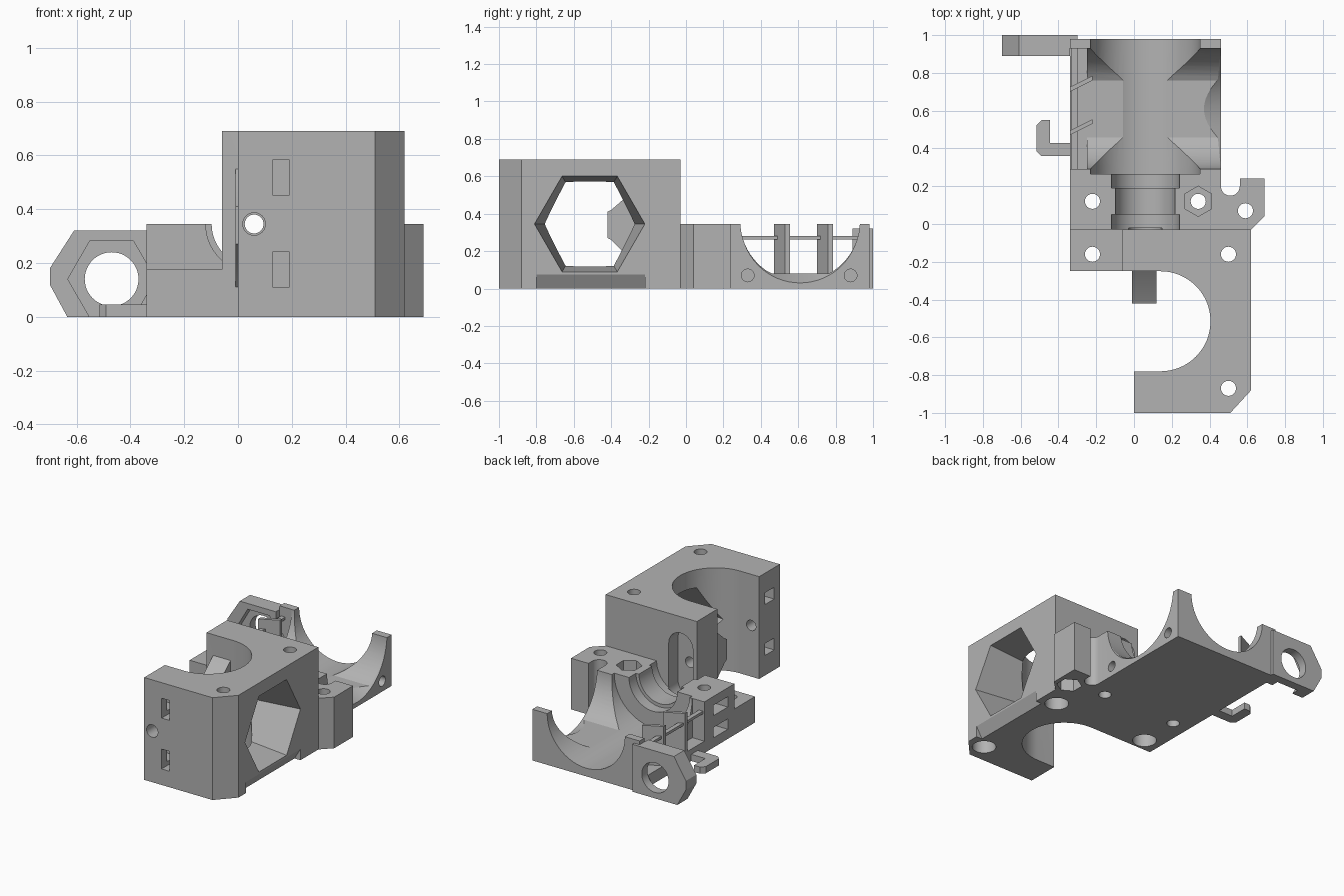
import bpy, bmesh, math
from mathutils import Vector

cube = bpy.data.objects.get("Cube")
if cube:
    bpy.data.objects.remove(cube, do_unlink=True)

grey = bpy.data.materials.new("plain grey")
grey.use_nodes = True
tone = (0.45, 0.45, 0.45, 1)
grey.diffuse_color = tone
grey.node_tree.nodes["Principled BSDF"].inputs["Base Color"].default_value = tone


def place(axis, d, u, v):
    return {"x": (d, u, v), "y": (u, d, v), "z": (u, v, d)}[axis]


def loft(name, axis, lo, hi, start, end=None):
    """Solid between two matching outlines lying across an axis."""
    end = end or start
    bm = bmesh.new()
    a = [bm.verts.new(place(axis, lo, *p)) for p in start]
    b = [bm.verts.new(place(axis, hi, *p)) for p in end]
    bm.faces.new(a)
    bm.faces.new(b[::-1])
    for i in range(len(a)):
        j = (i + 1) % len(a)
        bm.faces.new((a[j], a[i], b[i], b[j]))
    bmesh.ops.recalc_face_normals(bm, faces=bm.faces)
    mesh = bpy.data.meshes.new(name)
    bm.to_mesh(mesh)
    bm.free()
    mesh.materials.append(grey)
    obj = bpy.data.objects.new(name, mesh)
    bpy.context.collection.objects.link(obj)
    return obj


def ring(u, v, r, n=48, first=0, sweep=360):
    steps = n if sweep == 360 else n + 1
    angles = [math.radians(first + sweep * i / n) for i in range(steps)]
    return [(u + r * math.cos(t), v + r * math.sin(t)) for t in angles]


def rect(u0, u1, v0, v1):
    return [(u0, v0), (u1, v0), (u1, v1), (u0, v1)]


def combine(target, other, operation):
    mod = target.modifiers.new("shape", "BOOLEAN")
    mod.operation, mod.solver, mod.object = operation, "EXACT", other
    bpy.context.view_layer.objects.active = target
    bpy.ops.object.modifier_apply(modifier=mod.name)
    bpy.data.objects.remove(other, do_unlink=True)


def add(*args):
    combine(body, loft("addition", *args), "UNION")


def cut(*args):
    combine(body, loft("cutter", *args), "DIFFERENCE")


# Tall block with the round motor notch in its outline
body = loft("carriage_body", "z", 0, 0.69,
            [(0, -1), (0.51, -1), (0.62, -0.88), (0.62, -0.03), (-0.06, -0.03), (-0.06, -0.25)]
            + ring(0.14, -0.515, 0.265, 32, 90, -180) + [(0, -0.78)])

# Half-height saddle with the U notch beside its lug, and the low ledge
add("z", 0, 0.345,
    [(-0.34, -0.03), (-0.05, -0.03), (-0.05, -0.1), (0.61, -0.1), (0.61, -0.03),
     (0.62, -0.03), (0.69, 0.04), (0.69, 0.24), (0.56, 0.24)]
    + ring(0.51, 0.2, 0.05, 16, 0, -180) + [(0.46, 0.98), (-0.34, 0.98)])
add("z", 0, 0.175, rect(-0.34, 0, -0.25, 0))

# Guide nose inside the notch
add("x", -0.01, 0.12,
    [(-0.2, 0.11), (-0.25, 0.11), (-0.4, 0.26), (-0.42, 0.27), (-0.42, 0.41),
     (-0.4, 0.42), (-0.25, 0.55), (-0.2, 0.55)])

# Side arm with round hole and hexagonal pocket
add("y", 0.89, 1, [(-0.635, 0), (-0.3, 0), (-0.3, 0.32), (-0.61, 0.32), (-0.7, 0.18), (-0.7, 0.12)])
cut("y", 0.85, 1.05, ring(-0.47, 0.14, 0.1))
cut("y", 0.85, 0.94, ring(-0.47, 0.14, 0.163, 6))

# Stepped round channel along the saddle
for lo, hi, r in ((-0.03, 0.05, 0.18), (0.04, 0.2, 0.158), (0.19, 0.27, 0.18), (0.265, 1.05, 0.29)):
    cut("y", lo, hi, ring(0.06, 0.345, r, 64))

# Crosswise duct: round sides, flat floor, flared right mouth, square left mouth
duct = [(u, max(v, 0.08)) for u, v in ring(0.61, 0.36, 0.32, 64)]
cut("x", -0.26, 0.5, duct)
cut("x", 0.3, 0.48, ring(0.61, 0.345, 0.226, 64), ring(0.61, 0.345, 0.326, 64))
cut("x", -0.341, -0.25, rect(0.29, 0.93, 0.08, 0.4))

# Hexagonal funnel and the undercut below it
cut("x", 0.25, 0.64, ring(-0.515, 0.345, 0.24, 6), ring(-0.515, 0.345, 0.298, 6))
cut("y", -0.8, -0.22, [(0.57, -0.01), (0.64, -0.01), (0.64, 0.075), (0.62, 0.075)])

# Filament bore, and the stadium recess behind it
cut("y", -1.05, 0.05, ring(0.06, 0.345, 0.035, 32))
cut("y", -1.05, -0.9, ring(0.06, 0.345, 0.042, 32))
cut("y", -0.13, -0.02, ring(0.06, 0.49, 0.09, 24, 0, 180) + ring(0.06, 0.2, 0.09, 24, 180, 180))

# Clamp screw slots and their nut traps
for z in (0.175, 0.518):
    cut("x", -0.05, 0.32, rect(-0.94, -0.84, z - 0.04, z + 0.04))
    cut("y", -1.05, -0.82, rect(0.13, 0.19, z - 0.067, z + 0.067))
for z in (0.1, 0.25):
    cut("x", -0.4, -0.16, rect(0.04, 0.19, z - 0.035, z + 0.035))

# Vertical screw holes, with round or hexagonal seats
for x, y in ((-0.22, 0.12), (0.34, 0.12), (0.59, 0.07), (-0.22, -0.16), (0.5, -0.16), (0.5, -0.87)):
    cut("z", -0.05, 0.75, ring(x, y, 0.04, 24))
for x, y in ((-0.22, -0.16), (0.5, -0.16), (0.5, -0.87)):
    cut("z", -0.05, 0.1, ring(x, y, 0.075, 32))
cut("z", 0.25, 0.4, ring(0.34, 0.12, 0.08, 6, 30))
cut("z", -0.05, 0.1, ring(0.59, 0.07, 0.08, 6, 30))

# Small holes in the right side of the duct
for y in (0.33, 0.88):
    cut("x", 0.3, 0.5, ring(y, 0.07, 0.034, 24))

# Duct vanes and their crossbar
for i, y in enumerate((0.48, 0.71)):
    loft("duct_vane_%d" % (i + 1), "z", 0.07, 0.345,
         [(-0.34, y - 0.01), (-0.22, y + 0.05), (-0.22, y + 0.075), (-0.34, y + 0.015)])
loft("vane_crossbar", "x", -0.33, -0.3, rect(0.285, 0.935, 0.262, 0.28))

# Cable hook
loft("cable_hook", "z", 0, 0.045,
     [(-0.33, 0.36), (-0.33, 0.43), (-0.445, 0.43), (-0.445, 0.55), (-0.49, 0.55),
      (-0.515, 0.525), (-0.515, 0.385), (-0.49, 0.36)])

# Smooth the round walls, keep the edges sharp
bpy.ops.object.select_all(action="DESELECT")
body.select_set(True)
bpy.context.view_layer.objects.active = body
bpy.ops.object.shade_smooth_by_angle(angle=math.radians(25))
